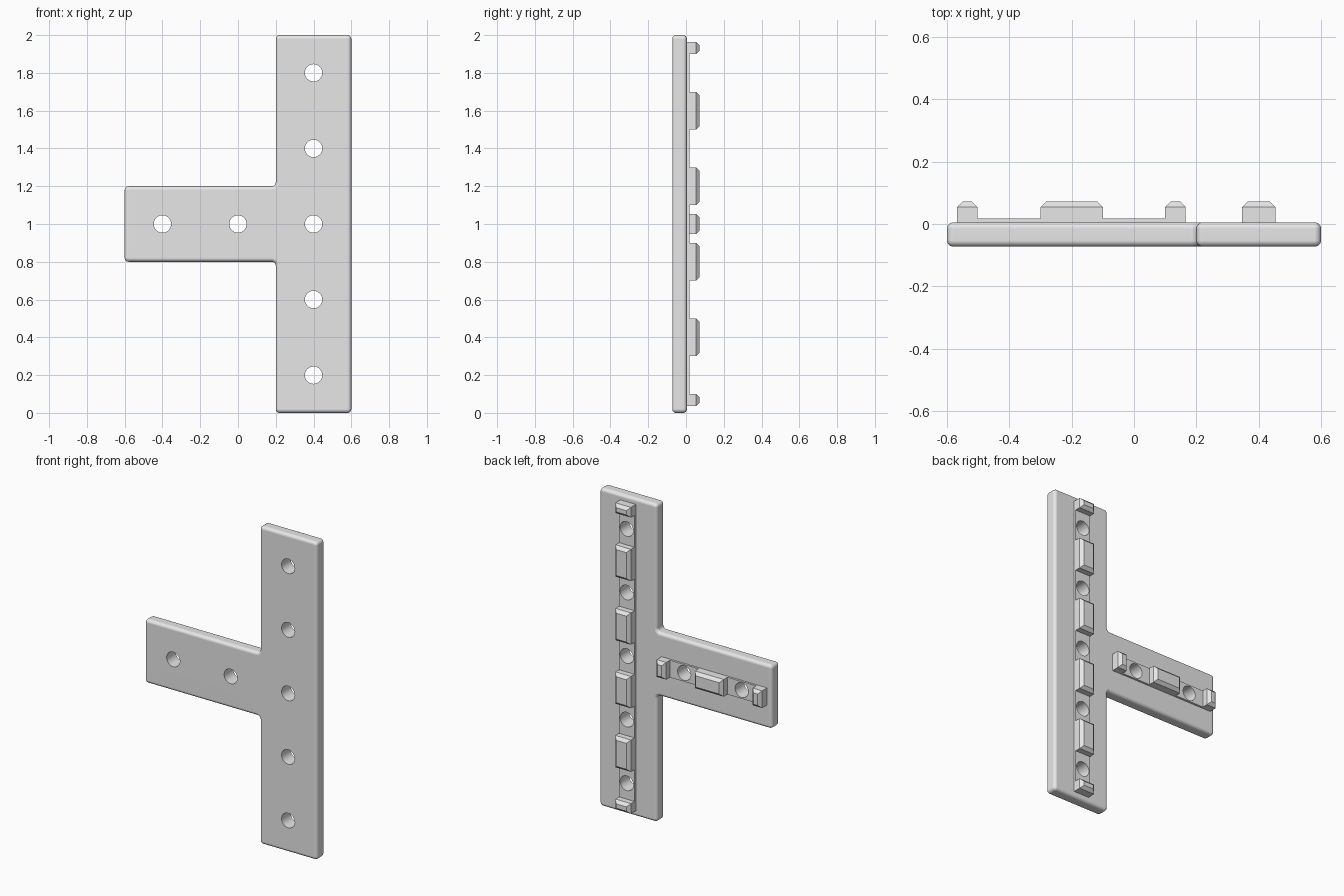
import bpy, bmesh, math
from mathutils import Vector

if "Cube" in bpy.data.objects:
    bpy.data.objects.remove(bpy.data.objects["Cube"], do_unlink=True)

grey = bpy.data.materials.new("plain grey")
grey.use_nodes = True
grey.diffuse_color = (0.8, 0.8, 0.8, 1)
grey.node_tree.nodes["Principled BSDF"].inputs["Base Color"].default_value = (0.8, 0.8, 0.8, 1)

FRONT, BACK, RAIL, SHOULDER, TOP = -0.0725, 0.005, 0.018, 0.054, 0.0725
HALF = 0.054          # half width of rails and lugs
FILLET = 0.02


def loft(bm, layers):
    """Skin a stack of (y, outline) layers and cap both ends."""
    rings = [[bm.verts.new((x, y, z)) for x, z in pts] for y, pts in layers]
    n = len(rings[0])
    for a, b in zip(rings, rings[1:]):
        for i in range(n):
            j = (i + 1) % n
            bm.faces.new((a[i], a[j], b[j], b[i]))
    bm.faces.new(rings[0])
    bm.faces.new(rings[-1])


def finish(name, bm):
    bmesh.ops.recalc_face_normals(bm, faces=bm.faces)
    mesh = bpy.data.meshes.new(name)
    bm.to_mesh(mesh)
    bm.free()
    mesh.materials.append(grey)
    obj = bpy.data.objects.new(name, mesh)
    bpy.context.collection.objects.link(obj)
    return obj


def activate(obj):
    bpy.ops.object.select_all(action='DESELECT')
    obj.select_set(True)
    bpy.context.view_layer.objects.active = obj


def rect(x0, x1, z0, z1, inset=0.0):
    return [(x0 + inset, z0 + inset), (x1 - inset, z0 + inset),
            (x1 - inset, z1 - inset), (x0 + inset, z1 - inset)]


def rounded(corners, radius, inset, steps=6):
    """Counter-clockwise outline with rounded corners, moved inwards by inset."""
    pts = []
    for i, c in enumerate(corners):
        p, a, b = Vector(c), Vector(corners[i - 1]), Vector(corners[(i + 1) % len(corners)])
        din, dout = (p - a).normalized(), (b - p).normalized()
        centre = p + radius * (dout - din)
        r = radius - inset if din.cross(dout) > 0 else radius + inset
        for k in range(steps + 1):
            t = math.pi / 2 * k / steps
            pts.append(tuple(centre + r * (din * math.sin(t) - dout * math.cos(t))))
    return pts


# T-shaped plate with rounded rims
tee = [(0.2, 0), (0.6, 0), (0.6, 2), (0.2, 2),
       (0.2, 1.2), (-0.6, 1.2), (-0.6, 0.8), (0.2, 0.8)]
arc = [math.pi / 2 * k / 6 for k in range(7)]
rim = [(FILLET * (1 - math.cos(t)), FILLET * (1 - math.sin(t))) for t in arc]
layers = [(FRONT + h, rounded(tee, FILLET + 0.001, d)) for d, h in reversed(rim)]
layers += [(BACK - h, rounded(tee, FILLET + 0.001, d)) for d, h in rim]
bm = bmesh.new()
loft(bm, layers)
plate = finish("plate", bm)

# Raised rails on the back
rails = []
for name, box in (("upright_rail", (0.4 - HALF, 0.4 + HALF, 0.036, 1.964)),
                  ("arm_rail", (-0.568, 0.166, 1 - HALF, 1 + HALF))):
    bm = bmesh.new()
    loft(bm, [(BACK - 0.01, rect(*box)), (RAIL, rect(*box))])
    rails.append(finish(name, bm))

# Screw holes through plate and rails
bm = bmesh.new()
holes = [(0.4, 0.2 + 0.4 * i) for i in range(5)] + [(-0.4, 1), (0, 1)]
for x, z in holes:
    ring = [(x + 0.046 * math.cos(math.tau * k / 40),
             z + 0.046 * math.sin(math.tau * k / 40)) for k in range(40)]
    loft(bm, [(-0.2, ring), (0.2, ring)])
cutter = finish("hole_cutter", bm)
cutter.hide_render = True
for obj in [plate] + rails:
    activate(obj)
    mod = obj.modifiers.new("holes", 'BOOLEAN')
    mod.operation, mod.solver, mod.object = 'DIFFERENCE', 'EXACT', cutter
    bpy.ops.object.modifier_apply(modifier=mod.name)
    bpy.ops.object.shade_smooth_by_angle(angle=math.radians(30))
bpy.data.objects.remove(cutter, do_unlink=True)
plate.modifiers.new("even_shading", 'WEIGHTED_NORMAL').keep_sharp = True


# Chamfered locating lugs between the holes
def lug(name, box):
    bm = bmesh.new()
    loft(bm, [(BACK - 0.005, rect(*box)), (SHOULDER, rect(*box)),
              (TOP, rect(*box, inset=TOP - SHOULDER))])
    finish(name, bm)


spans = [(0.036, 0.1)] + [(0.3 + 0.4 * i, 0.5 + 0.4 * i) for i in range(4)] + [(1.9, 1.964)]
for i, (z0, z1) in enumerate(spans):
    lug(f"upright_lug_{i + 1}", (0.4 - HALF, 0.4 + HALF, z0, z1))
for i, (x0, x1) in enumerate([(-0.568, -0.502), (-0.3, -0.1), (0.1, 0.166)]):
    lug(f"arm_lug_{i + 1}", (x0, x1, 1 - HALF, 1 + HALF))
